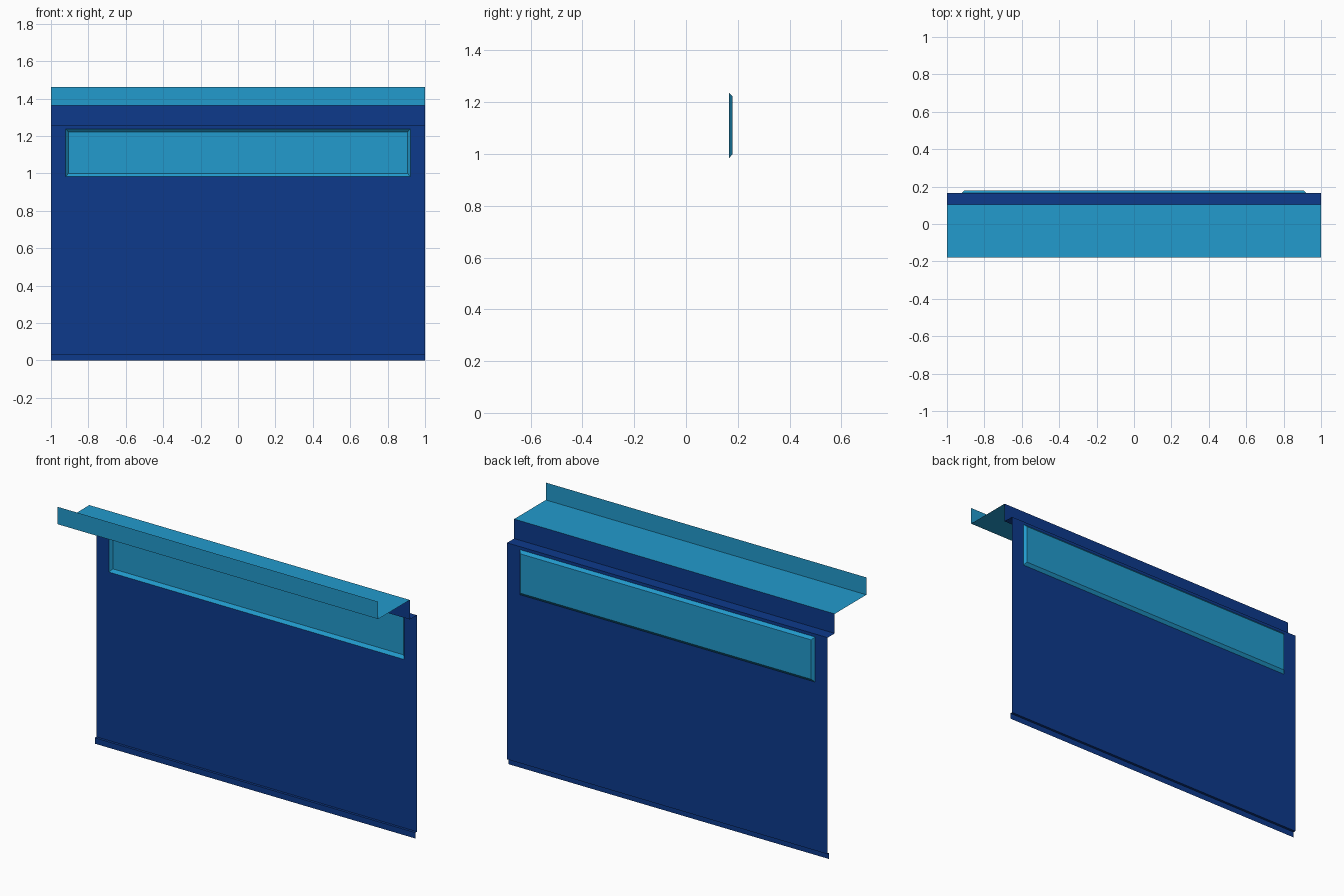
import bpy, bmesh

if "Cube" in bpy.data.objects:
    bpy.data.objects.remove(bpy.data.objects["Cube"])

def material(name, rgb):
    m = bpy.data.materials.new(name)
    m.diffuse_color = (*rgb, 1)
    m.use_nodes = True
    m.node_tree.nodes["Principled BSDF"].inputs["Base Color"].default_value = m.diffuse_color
    return m

DARK = material("dark blue", (0.004, 0.042, 0.26))
LIGHT = material("light blue", (0.016, 0.325, 0.61))

def finish(name, bm, mat):
    me = bpy.data.meshes.new(name)
    bm.to_mesh(me)
    bm.free()
    me.materials.append(mat)
    ob = bpy.data.objects.new(name, me)
    bpy.context.collection.objects.link(ob)
    return ob

def sheet(name, profile, mat, half=1.0):
    """Bent sheet: a (y, z) profile, listed bottom to top, swept along x."""
    bm = bmesh.new()
    rows = [[bm.verts.new((x, y, z)) for x in (-half, half)] for y, z in profile]
    for (a, b), (c, d) in zip(rows, rows[1:]):
        bm.faces.new((a, b, d, c))
    return finish(name, bm, mat)

def loop(bm, x, y, z0, z1):
    return [bm.verts.new((px, y, pz)) for px, pz in
            ((-x, z0), (x, z0), (x, z1), (-x, z1))]

def ring(bm, outer, inner):
    for i in range(4):
        j = (i + 1) % 4
        bm.faces.new((outer[i], outer[j], inner[j], inner[i]))

BACK = 0.166                       # plane of the main panel
WIN = (0.921, BACK, 0.983, 1.237)  # window opening: half width, y, bottom, top

# main panel with the window opening
bm = bmesh.new()
ring(bm, loop(bm, 1, BACK, 0.033, 1.254), loop(bm, *WIN))
finish("main_panel", bm, DARK)

# small step at the foot
sheet("bottom_lip", [(0.152, 0), (0.152, 0.033), (BACK, 0.033)], DARK)

# shelf and riser above the panel
sheet("top_riser", [(BACK, 1.254), (0.103, 1.254), (0.103, 1.364)], DARK)

# canopy: flat top with an upturned front edge
sheet("canopy", [(0.103, 1.364), (-0.179, 1.364), (-0.179, 1.462)], LIGHT)

# window: bevelled pane pushed out to the back
bm = bmesh.new()
outer = loop(bm, *WIN)
pane = loop(bm, 0.907, 0.18, 1.0, 1.222)
ring(bm, outer, pane)
bm.faces.new(pane)
finish("window", bm, LIGHT)
